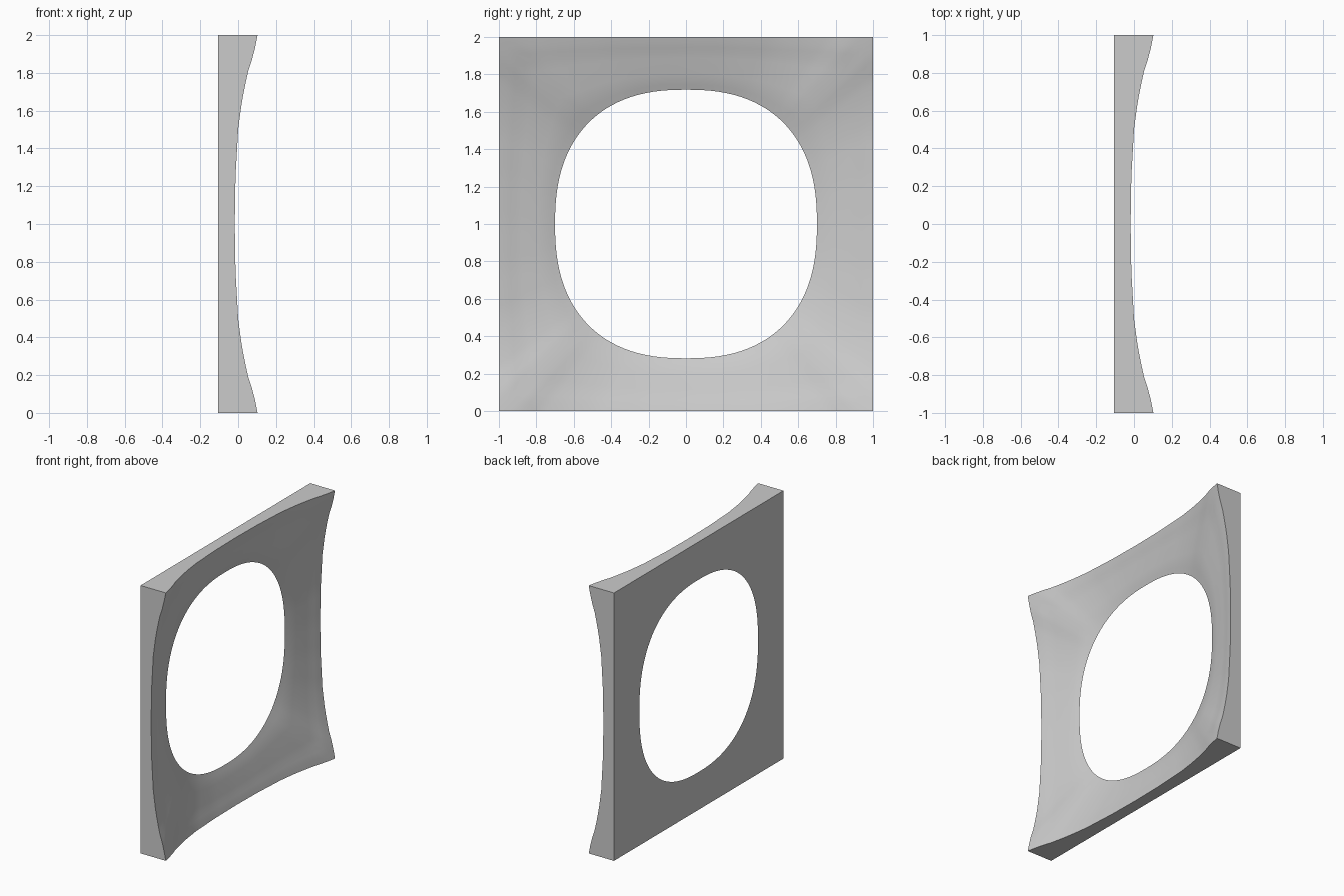
import bpy, bmesh, math

if "Cube" in bpy.data.objects:
    bpy.data.objects.remove(bpy.data.objects["Cube"], do_unlink=True)

BACK = -0.105      # flat back plane
SIDE_STEPS = 32    # segments along each side
RINGS = 10         # rings from the opening to the border


def interpolate(points, v):
    """Piecewise smooth curve through a few points."""
    for i in range(len(points) - 1):
        (a, fa), (b, fb) = points[i], points[i + 1]
        if v <= b:
            return fa + (fb - fa) * (v - a) / (b - a)
    return points[-1][1]


EDGE = [(0, -0.018), (0.25, -0.014), (0.5, 0), (0.65, 0.02), (0.8, 0.05),
        (0.9, 0.083), (1, 0.103)]
RISE = [(0, 0), (0.2, 0.25), (0.45, 0.48), (0.7, 0.7), (0.85, 0.87), (1, 1)]


def opening(y, z):
    """Rounded-square opening in the direction of a border point."""
    n = 2.4
    k = ((abs(y) / 0.7) ** n + (abs(z) / 0.718) ** n) ** (-1 / n)
    return y * k, z * k


# Square border, walked side by side
border = []
for side in range(4):
    c, s = round(math.cos(side * math.pi / 2)), round(math.sin(side * math.pi / 2))
    for i in range(SIDE_STEPS):
        t = -1 + 2 * i / SIDE_STEPS
        border.append((c - s * t, s + c * t, abs(t)))

bm = bmesh.new()
rings = []
# Dished face: loft from the thin opening rim to the thick curved border
for r in range(RINGS + 1):
    t = r / RINGS
    ring = []
    for y, z, along in border:
        iy, iz = opening(y, z)
        x = BACK + (interpolate(EDGE, along) - BACK) * interpolate(RISE, t)
        ring.append(bm.verts.new((x, iy + (y - iy) * t, 1 + iz + (z - iz) * t)))
    rings.append(ring)
# Outer walls, then the flat back returning to the rim
rings.append([bm.verts.new((BACK, y, 1 + z)) for y, z, _ in border])
rings.append(rings[0])

count = len(border)
for a, b in zip(rings, rings[1:]):
    for i in range(count):
        j = (i + 1) % count
        bm.faces.new((a[i], b[i], b[j], a[j]))
bmesh.ops.recalc_face_normals(bm, faces=bm.faces)

mesh = bpy.data.meshes.new("dished_frame")
bm.to_mesh(mesh)
bm.free()
frame = bpy.data.objects.new("dished_frame", mesh)
bpy.context.collection.objects.link(frame)

grey = bpy.data.materials.new("plain grey")
grey.use_nodes = True
colour = (0.6, 0.6, 0.6, 1)
grey.diffuse_color = colour
grey.node_tree.nodes["Principled BSDF"].inputs["Base Color"].default_value = colour
mesh.materials.append(grey)

bpy.ops.object.select_all(action="DESELECT")
frame.select_set(True)
bpy.context.view_layer.objects.active = frame
bpy.ops.object.shade_smooth_by_angle(angle=math.radians(30))
